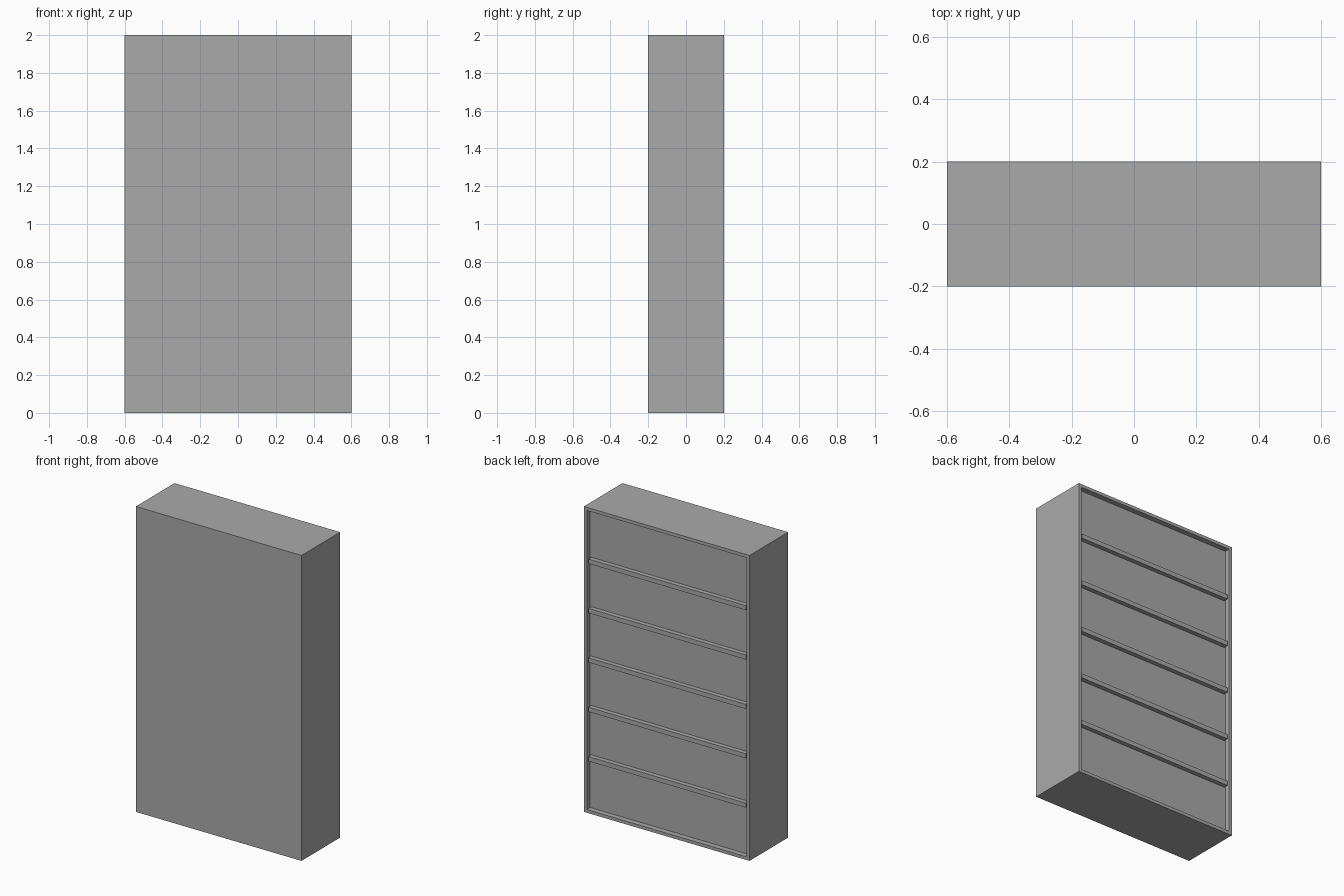
import bpy
import bmesh

cube = bpy.data.objects.get("Cube")
if cube:
    bpy.data.objects.remove(cube, do_unlink=True)

WIDTH, DEPTH, HEIGHT = 1.2, 0.4, 2.0
BOARD = 0.03          # board thickness
RECESS = 0.035        # depth of the open side
BAYS = 6
INNER = WIDTH - 2 * BOARD

grey = bpy.data.materials.new("plain grey")
grey.use_nodes = True
colour = (0.4, 0.4, 0.4, 1.0)
grey.diffuse_color = colour
grey.node_tree.nodes["Principled BSDF"].inputs["Base Color"].default_value = colour


def finish(bm, name):
    mesh = bpy.data.meshes.new(name)
    bm.to_mesh(mesh)
    bm.free()
    mesh.materials.append(grey)
    obj = bpy.data.objects.new(name, mesh)
    bpy.context.collection.objects.link(obj)
    return obj


def box(size, centre):
    bm = bmesh.new()
    bmesh.ops.create_cube(bm, size=1)
    bmesh.ops.scale(bm, vec=size, verts=bm.verts)
    bmesh.ops.translate(bm, vec=centre, verts=bm.verts)
    return bm


# Case: one block with a framed recess pushed into its rear face
bm = box((WIDTH, DEPTH, HEIGHT), (0, 0, HEIGHT / 2))
bm.normal_update()
rear = max(bm.faces, key=lambda f: f.normal.y)
bmesh.ops.inset_region(bm, faces=[rear], thickness=BOARD)
walls = bmesh.ops.extrude_discrete_faces(bm, faces=[rear])
panel = walls["faces"][0]
bmesh.ops.translate(bm, vec=(0, -RECESS, 0), verts=panel.verts)
finish(bm, "case")

# Shelves: evenly spaced, set just inside the frame
spacing = (HEIGHT - 2 * BOARD) / BAYS
shelf_front = DEPTH / 2 - 0.005
shelf_depth = RECESS - 0.005
for i in range(1, BAYS):
    z = BOARD + i * spacing
    bm = box((INNER, shelf_depth, BOARD), (0, shelf_front - shelf_depth / 2, z))
    finish(bm, f"shelf_{i}")
